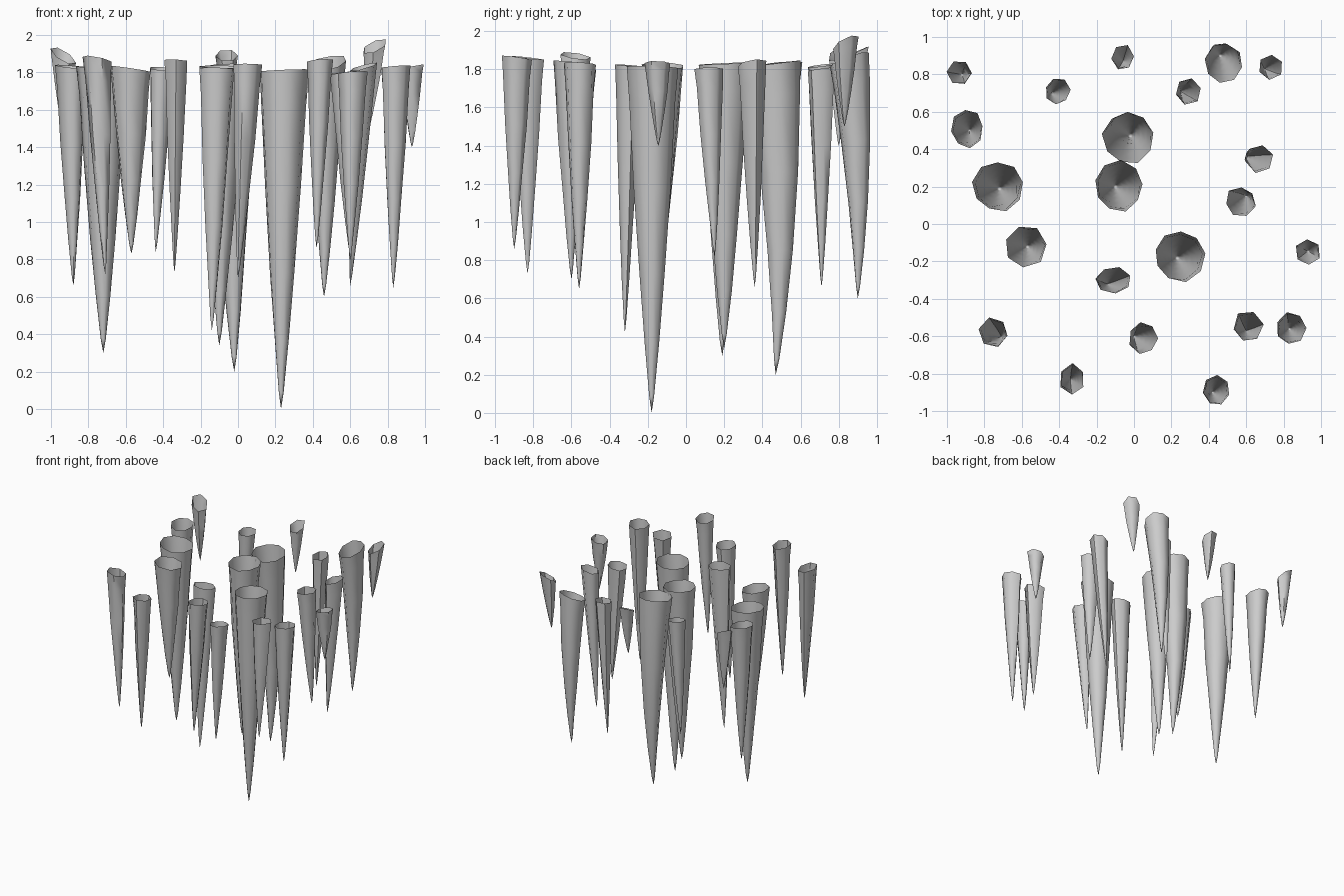
import bpy, bmesh, math, random

if "Cube" in bpy.data.objects:
    bpy.data.objects.remove(bpy.data.objects["Cube"])

random.seed(4)

# radius profile from rim (t=0) to tip (t=1)
PROFILE = [(0, 1), (.1, .9), (.35, .72), (.6, .49), (.8, .28), (.95, .1)]


def stalactite(name, x, y, z, rx, ry, tip, sides, slope=0.08, bow=(0, 0)):
    """Open-topped hanging spike; rim rises away from the centre by slope."""
    bm = bmesh.new()
    d = math.hypot(x, y)
    phase = random.uniform(0, math.tau)
    wob = [random.uniform(.95, 1.06) for _ in range(sides)]
    rings = []
    for t, r in PROFILE:
        k = 4 * t * (1 - t)
        cx = x + (tip[0] - x) * t + bow[0] * k
        cy = y + (tip[1] - y) * t + bow[1] * k
        ring = []
        for i in range(sides):
            a = phase + math.tau * i / sides
            w = r * wob[i] * random.uniform(.97, 1.03)
            dx, dy = rx * w * math.cos(a), ry * w * math.sin(a)
            lift = slope * (dx * x + dy * y) / d * (1 - t)
            ring.append(bm.verts.new((cx + dx, cy + dy, z + (tip[2] - z) * t + lift)))
        rings.append(ring)
    for a, b in zip(rings, rings[1:]):
        for i in range(sides):
            j = (i + 1) % sides
            bm.faces.new((a[i], b[i], b[j], a[j]))
    end = bm.verts.new(tip)
    last = rings[-1]
    for i in range(sides):
        bm.faces.new((last[i], end, last[(i + 1) % sides]))
    bmesh.ops.recalc_face_normals(bm, faces=bm.faces)
    me = bpy.data.meshes.new(name)
    bm.to_mesh(me)
    bm.free()
    ob = bpy.data.objects.new(name, me)
    bpy.context.collection.objects.link(ob)
    ob.select_set(True)
    bpy.context.view_layer.objects.active = ob


# large central spikes
S = stalactite
S("large_spike_front", .24, -.17, 1.81, .135, .135, (.23, -.18, 0), 9, .05)
S("large_spike_middle", -.08, .20, 1.83, .13, .135, (-.10, .20, .34), 9, .05)
S("large_spike_back", -.03, .46, 1.83, .135, .14, (-.02, .47, .20), 9, .12, (0, .03))
S("large_spike_left", -.73, .20, 1.82, .135, .135, (-.72, .19, .30), 9, .1)
S("large_spike_rear", .48, .86, 1.85, .10, .105, (.46, .90, .60), 8, .4, (0, .02))

# medium spikes
S("medium_spike_centre", -.11, -.30, 1.82, .095, .07, (-.14, -.32, .42), 7)
S("medium_spike_left", -.58, -.12, 1.82, .11, .11, (-.57, -.12, .83), 7, .15)
S("medium_spike_rear_left", -.89, .51, 1.83, .085, .10, (-.88, .50, .66), 8, .12)
S("medium_spike_front_left", -.75, -.58, 1.87, .078, .08, (-.71, -.60, .72), 6, .25)
S("medium_spike_front", .05, -.61, 1.84, .078, .085, (.0, -.60, .70), 7)
S("medium_spike_front_right", .61, -.55, 1.80, .08, .085, (.60, -.57, .80), 6, .1)
S("medium_spike_far_right", .84, -.56, 1.83, .08, .085, (.83, -.56, .65), 7, .1)

# slender spikes
S("slender_spike_front_left", -.33, -.83, 1.86, .068, .08, (-.34, -.83, .73), 6, .12)
S("slender_spike_front_right", .44, -.89, 1.86, .072, .08, (.42, -.90, .86), 7, .15)
S("slender_spike_right", .57, .12, 1.80, .08, .08, (.60, .15, .82), 7, .12)
S("slender_spike_rear_right", .67, .35, 1.83, .075, .075, (.60, .36, .66), 6, .3)
S("slender_spike_rear_left", -.41, .71, 1.82, .067, .07, (-.44, .70, .84), 7, .15)
S("slender_spike_rear", .29, .71, 1.80, .068, .07, (.25, .71, .66), 6, .15)

# short outer spikes
S("short_spike_right", .93, -.15, 1.83, .067, .07, (.93, -.145, 1.40), 6, .2)
S("short_spike_rear_left", -.935, .81, 1.89, .065, .065, (-.92, .80, 1.40), 6, .7)
S("short_spike_rear", -.06, .89, 1.89, .06, .068, (-.06, .87, 1.50), 6, .45)
S("short_spike_rear_right", .73, .84, 1.94, .068, .068, (.70, .83, 1.50), 6, .6)

bpy.ops.object.shade_smooth_by_angle(angle=math.radians(60))
